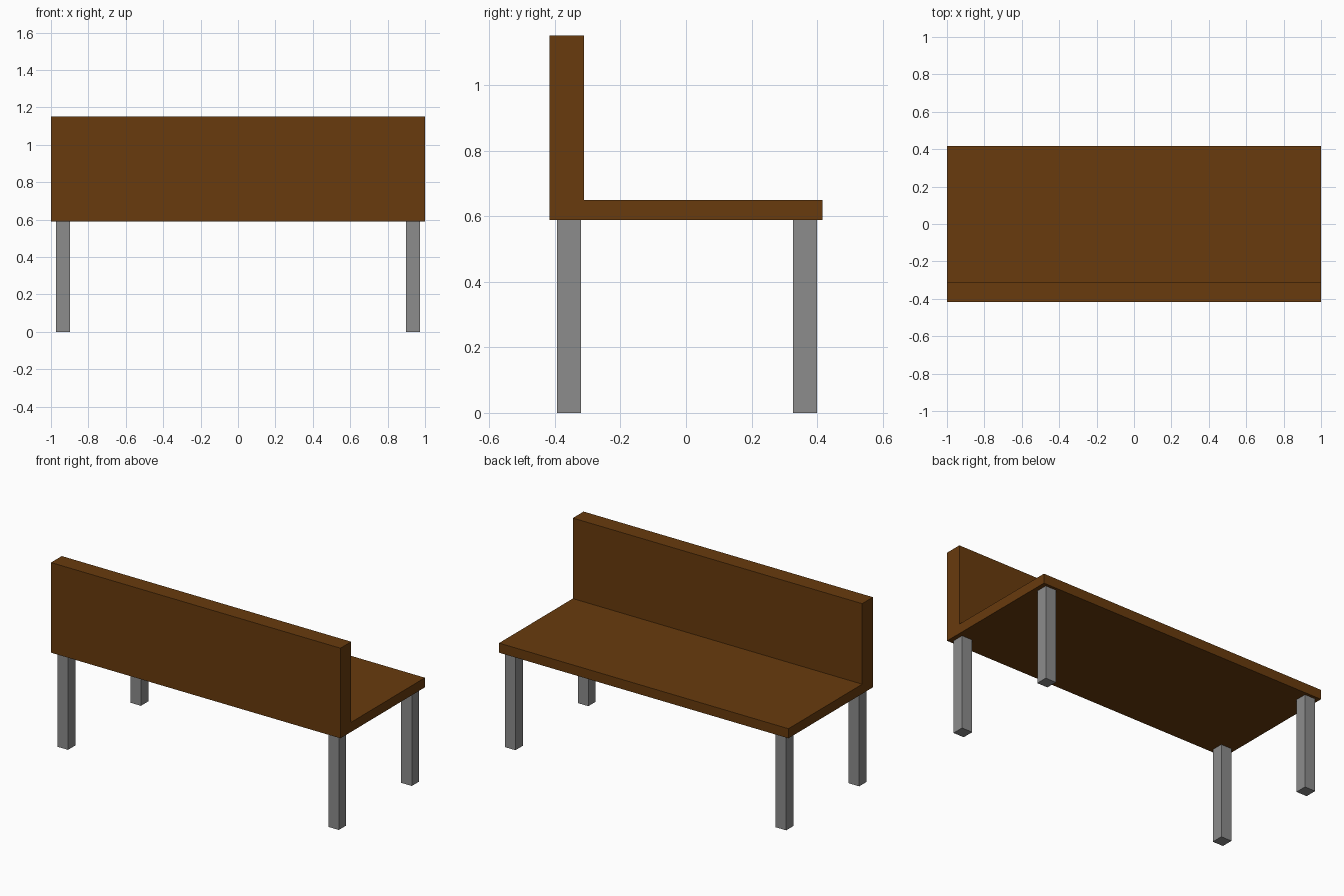
import bpy, bmesh

if "Cube" in bpy.data.objects:
    bpy.data.objects.remove(bpy.data.objects["Cube"])


def material(name, rgb):
    m = bpy.data.materials.new(name)
    m.diffuse_color = (*rgb, 1.0)
    m.use_nodes = True
    m.node_tree.nodes["Principled BSDF"].inputs["Base Color"].default_value = m.diffuse_color
    return m


def extruded(name, profile, direction, mat):
    """Make a solid by extruding a closed profile along a direction."""
    bm = bmesh.new()
    face = bm.faces.new([bm.verts.new(p) for p in profile])
    new = bmesh.ops.extrude_face_region(bm, geom=[face])["geom"]
    verts = [v for v in new if isinstance(v, bmesh.types.BMVert)]
    bmesh.ops.translate(bm, verts=verts, vec=direction)
    bmesh.ops.recalc_face_normals(bm, faces=bm.faces)
    if bm.calc_volume(signed=True) < 0:
        bmesh.ops.reverse_faces(bm, faces=bm.faces)
    me = bpy.data.meshes.new(name)
    bm.to_mesh(me)
    bm.free()
    me.materials.append(mat)
    ob = bpy.data.objects.new(name, me)
    bpy.context.collection.objects.link(ob)
    return ob


wood = material("brown wood", (0.138, 0.043, 0.004))
metal = material("grey metal", (0.262, 0.262, 0.262))

SEAT_BOTTOM, SEAT_TOP, BACK_TOP = 0.589, 0.649, 1.152
DEPTH, BACK_FACE = 0.417, -0.311

# L-shaped seat and backrest in one piece
profile = [(-DEPTH, SEAT_BOTTOM), (DEPTH, SEAT_BOTTOM), (DEPTH, SEAT_TOP),
           (BACK_FACE, SEAT_TOP), (BACK_FACE, BACK_TOP), (-DEPTH, BACK_TOP)]
extruded("seat_and_backrest", [(-1, y, z) for y, z in profile], (2, 0, 0), wood)

# Four square legs
H = 0.0365
for row, y in (("backrest_side", -0.357), ("seat_side", 0.363)):
    for side, x in (("left", -0.936), ("right", 0.936)):
        base = [(x - H, y - H, 0), (x + H, y - H, 0),
                (x + H, y + H, 0), (x - H, y + H, 0)]
        extruded(f"{row}_{side}_leg", base, (0, 0, SEAT_BOTTOM), metal)
